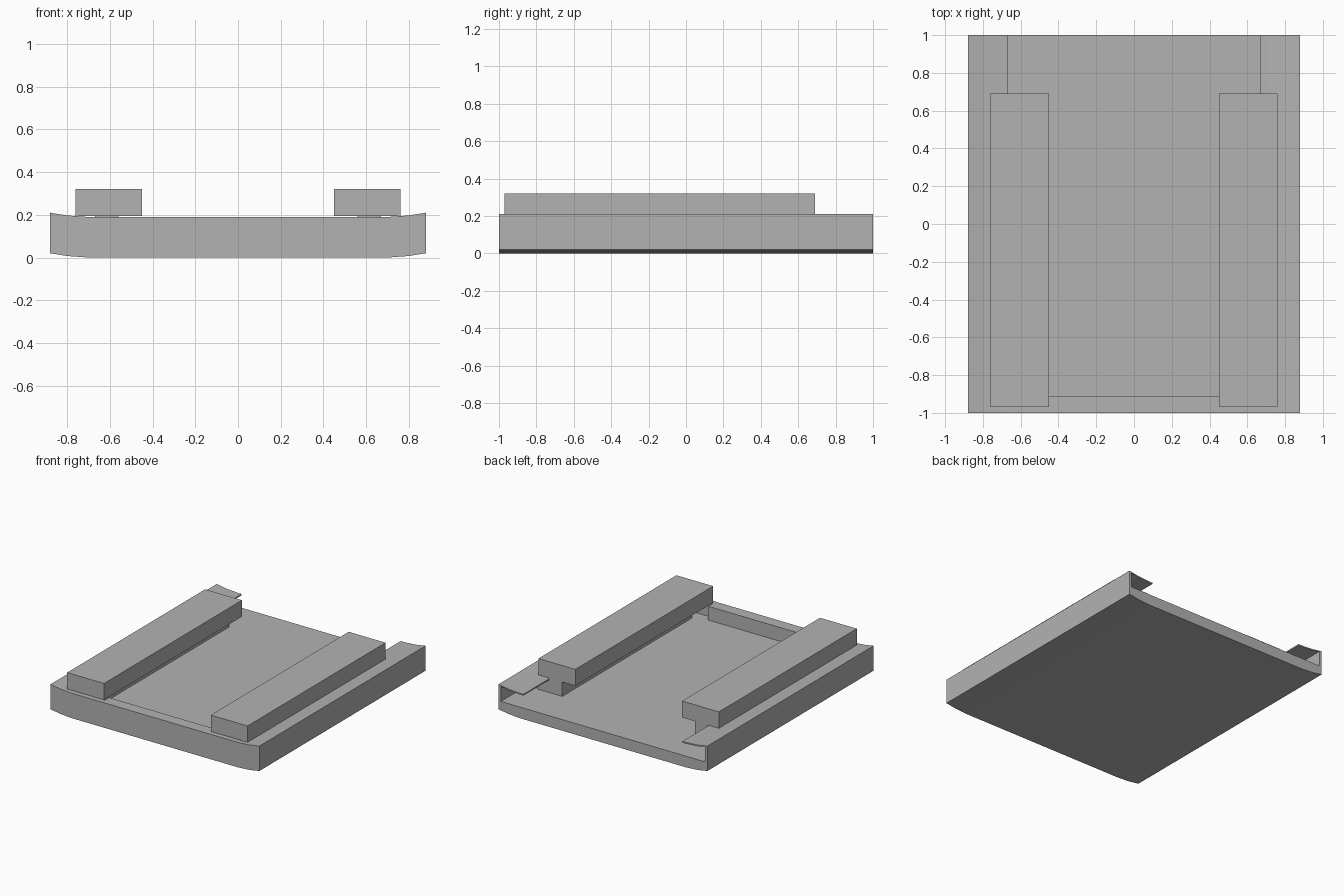
import bpy
import bmesh

cube = bpy.data.objects.get("Cube")
if cube:
    bpy.data.objects.remove(cube)

grey = bpy.data.materials.new("plain grey")
grey.use_nodes = True
grey.diffuse_color = (0.45, 0.45, 0.45, 1)
grey.node_tree.nodes["Principled BSDF"].inputs["Base Color"].default_value = grey.diffuse_color


def extrude_profile(name, profile, y0, y1):
    """Extrude a closed x-z outline along y."""
    bm = bmesh.new()
    face = bm.faces.new([bm.verts.new((x, y0, z)) for x, z in profile])
    new = bmesh.ops.extrude_face_region(bm, geom=[face])["geom"]
    bmesh.ops.translate(bm, vec=(0, y1 - y0, 0),
                        verts=[v for v in new if isinstance(v, bmesh.types.BMVert)])
    bmesh.ops.recalc_face_normals(bm, faces=bm.faces)
    mesh = bpy.data.meshes.new(name)
    bm.to_mesh(mesh)
    bm.free()
    mesh.materials.append(grey)
    obj = bpy.data.objects.new(name, mesh)
    bpy.context.collection.objects.link(obj)
    return obj


def mirrored(half):
    """Complete an outline given on the +x side."""
    return half + [(-x, z) for x, z in reversed(half)]


HALF, LIP, RISE = 0.88, 0.67, 0.19
FLOOR, WALL, SHEET = 0.085, 0.02, 0.01
FRONT, BACK = -1.0, 1.0

# Gently upturned edge shared by the underside and the top
curve = [(0.70, 0.0), (0.80, 0.007), (HALF, 0.02)]
top = [(x, z + RISE) for x, z in reversed(curve)]

# Tray: floor, side walls and thin inward lips, open at the back
inner = HALF - WALL
lip_under = [(x - WALL if x == HALF else x, z - SHEET) for x, z in reversed(top)]
section = mirrored(curve + top + [(LIP, RISE), (LIP, RISE - SHEET)]
                   + lip_under + [(inner, FLOOR)])
extrude_profile("tray", section, FRONT + 0.04, BACK)

# Front wall, thicker between the rails
extrude_profile("front_wall", mirrored(curve + top), FRONT, FRONT + 0.04)
extrude_profile("front_wall_thickening", mirrored([(0.45, FLOOR), (0.45, RISE)]),
                FRONT + 0.04, FRONT + 0.09)

# Rails: wide cap, narrow neck and a foot caught under the lip
rail = [(0.45, 0.195), (0.45, 0.32), (0.76, 0.32), (0.76, 0.195),
        (LIP, 0.195), (LIP, 0.175), (0.77, 0.175), (0.77, FLOOR),
        (0.56, FLOOR), (0.56, 0.195)]
for side, sign in (("left", 1), ("right", -1)):
    profile = [(sign * x, z) for x, z in rail]
    extrude_profile(side + "_rail", profile, -0.87, 0.69)
    extrude_profile(side + "_rail_cap_end", profile[:4], -0.97, -0.87)
